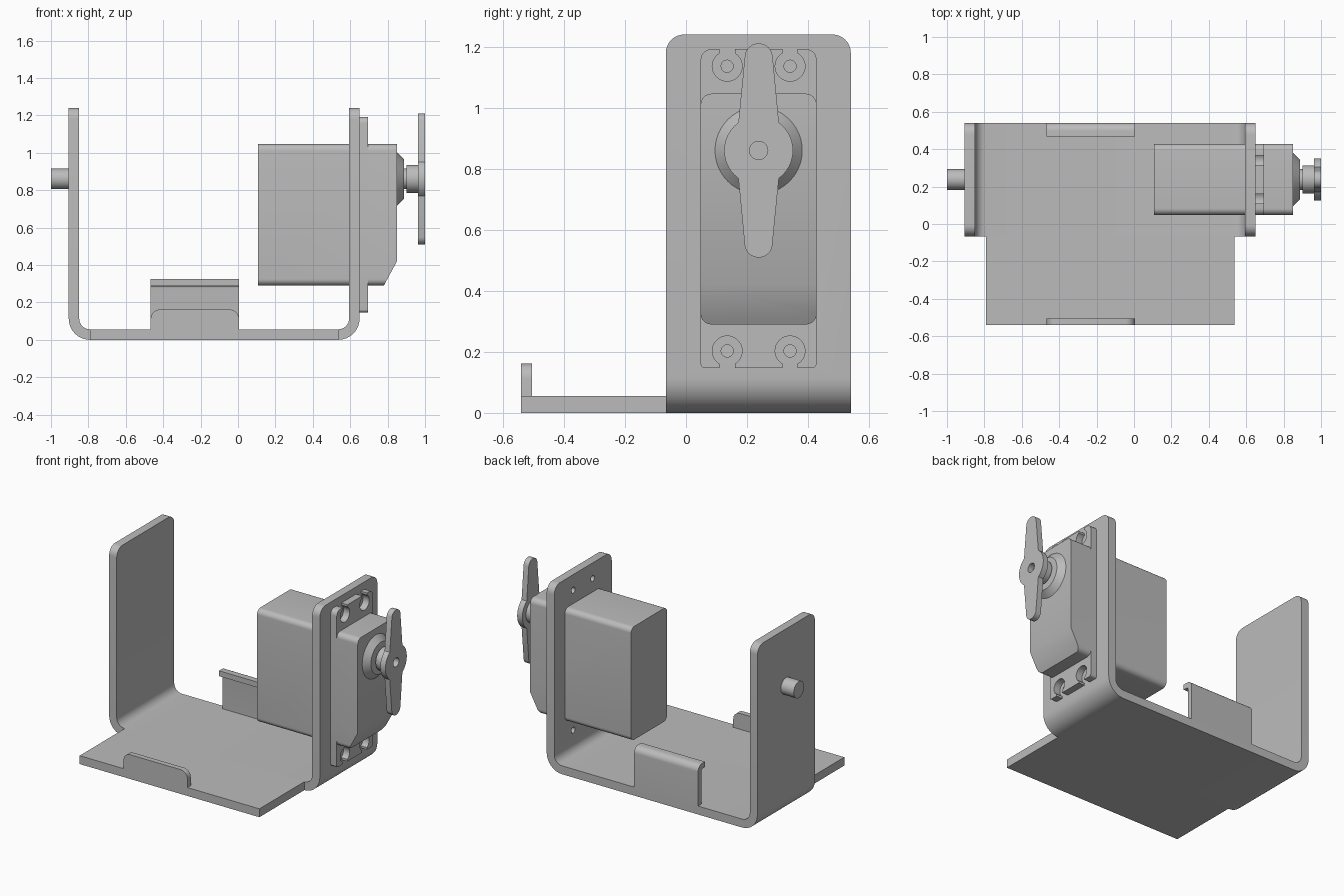
import bpy
import bmesh
from math import pi, sin, cos, radians
from mathutils import Vector

cube = bpy.data.objects.get("Cube")
if cube:
    bpy.data.objects.remove(cube, do_unlink=True)

grey = bpy.data.materials.new("plain grey")
grey.use_nodes = True
grey.diffuse_color = (0.5, 0.5, 0.5, 1)
grey.node_tree.nodes["Principled BSDF"].inputs["Base Color"].default_value = (0.5, 0.5, 0.5, 1)

# Shared positions
YC, ZC = 0.238, 0.86          # shaft axis
BACK, FRONT = 0.54, -0.066    # bracket depth
T = 0.056                     # sheet thickness
TOP = 1.24


def rounded(corners, steps=8):
    """Polygon outline from (u, v, radius) corners, with filleted corners."""
    out = []
    n = len(corners)
    for i, (u, v, r) in enumerate(corners):
        p = Vector((u, v))
        if r == 0:
            out.append(p)
            continue
        a = (Vector(corners[i - 1][:2]) - p).normalized()
        b = (Vector(corners[(i + 1) % n][:2]) - p).normalized()
        half = a.angle(b) / 2
        centre = p + (a + b).normalized() * (r / sin(half))
        start = p + a * (r / (sin(half) / cos(half))) - centre
        end = p + b * (r / (sin(half) / cos(half))) - centre
        sweep = start.angle_signed(end)
        for k in range(steps + 1):
            t = -sweep * k / steps
            out.append(centre + Vector((start.x * cos(t) - start.y * sin(t),
                                        start.x * sin(t) + start.y * cos(t))))
    return out


def rect(u0, u1, v0, v1, low=0.0, high=0.0):
    return rounded([(u0, v0, low), (u1, v0, low), (u1, v1, high), (u0, v1, high)])


def circle(u, v, r, n=40):
    return [Vector((u + r * cos(2 * pi * k / n), v + r * sin(2 * pi * k / n))) for k in range(n)]


def prism(outline, axis, lo, hi):
    """Extrude an outline along x (outline is y, z) or along y (outline is x, z)."""
    bm = bmesh.new()
    place = (lambda p, w: (w, p.x, p.y)) if axis == "x" else (lambda p, w: (p.x, w, p.y))
    face = bm.faces.new([bm.verts.new(place(p, lo)) for p in outline])
    moved = bmesh.ops.extrude_face_region(bm, geom=[face])["geom"]
    shift = Vector(place(Vector((0, 0)), hi - lo))
    bmesh.ops.translate(bm, vec=shift, verts=[g for g in moved if isinstance(g, bmesh.types.BMVert)])
    if face.is_valid and len(bm.faces) < len(outline) + 2:
        bm.faces.new([v for v in face.verts])
    bmesh.ops.recalc_face_normals(bm, faces=bm.faces)
    return bm


def lathe(rings, n=48):
    """Solid turned about the shaft axis from (x, radius) rings."""
    bm = bmesh.new()
    loops = [[bm.verts.new((x, p.x, p.y)) for p in circle(YC, ZC, r, n)] for x, r in rings]
    for a, b in zip(loops, loops[1:]):
        for k in range(n):
            bm.faces.new((a[k], a[(k + 1) % n], b[(k + 1) % n], b[k]))
    bm.faces.new(loops[0])
    bm.faces.new(loops[-1])
    bmesh.ops.recalc_face_normals(bm, faces=bm.faces)
    return bm


def add(name, bm, cutters=()):
    mesh = bpy.data.meshes.new(name)
    bm.to_mesh(mesh)
    bm.free()
    mesh.materials.append(grey)
    ob = bpy.data.objects.new(name, mesh)
    bpy.context.collection.objects.link(ob)
    bpy.ops.object.select_all(action="DESELECT")
    ob.select_set(True)
    bpy.context.view_layer.objects.active = ob
    for cutter_bm in cutters:
        cut_mesh = bpy.data.meshes.new("cutter")
        cutter_bm.to_mesh(cut_mesh)
        cutter_bm.free()
        cutter = bpy.data.objects.new("cutter", cut_mesh)
        cutter.hide_render = True
        bpy.context.collection.objects.link(cutter)
        mod = ob.modifiers.new("cut", "BOOLEAN")
        mod.operation, mod.solver, mod.object = "DIFFERENCE", "EXACT", cutter
        bpy.ops.object.modifier_apply(modifier=mod.name)
        bpy.data.objects.remove(cutter, do_unlink=True)
    bpy.ops.object.shade_smooth_by_angle(angle=radians(30))
    return ob


# U-shaped bracket bent from sheet, with rounded upper corners
L, R, BEND = -0.905, 0.65, 0.113
u_shape = rounded([(L, TOP, 0), (L, 0, BEND), (R, 0, BEND), (R, TOP, 0),
                   (R - T, TOP, 0), (R - T, T, BEND - T), (L + T, T, BEND - T), (L + T, TOP, 0)])
bm = prism(u_shape, "y", FRONT, BACK)
tips = [e for e in bm.edges
        if all(v.co.z > TOP - 0.001 for v in e.verts)
        and abs(e.verts[0].co.y - e.verts[1].co.y) < 0.001]
bmesh.ops.bevel(bm, geom=tips, offset=0.06, segments=8, profile=0.5, affect="EDGES")
screws = [(YC + dy, z) for dy in (-0.103, 0.103) for z in (0.203, 1.136)]
add("bracket", bm, [prism(circle(y, z, 0.02, 20), "x", 0.5, 0.7) for y, z in screws])

# Wider front part of the base and its low lip
add("base_front_plate", prism(rect(-0.79, 0.536, 0, T), "y", -0.54, FRONT))
add("front_lip", prism(rect(-0.467, 0.005, 0.01, 0.162, 0, 0.05), "y", -0.54, -0.505))

# Rear lip folded over at the top
hook = rounded([(BACK, 0.01, 0), (BACK, 0.324, 0.042), (0.467, 0.324, 0),
                (0.467, 0.288, 0), (0.505, 0.288, 0.01), (0.505, 0.01, 0)])
add("rear_hook_lip", prism(hook, "x", -0.467, 0.005))

# Pivot pin on the left-hand upright
add("pivot_pin", lathe([(-1.0, 0.055), (L + 0.01, 0.055)]))

# Motor housing with a sloped lower outer corner
bm = prism(rect(YC - 0.19, YC + 0.19, 0.29, 1.046, 0.035, 0.035), "x", 0.106, 0.85)
cut = bmesh.ops.bisect_plane(bm, geom=bm.verts[:] + bm.edges[:] + bm.faces[:],
                             plane_co=(0.85, 0, 0.42), plane_no=(0.13, 0, -0.07), clear_outer=True)
bmesh.ops.holes_fill(bm, edges=[e for e in bm.edges if e.is_boundary], sides=0)
bmesh.ops.recalc_face_normals(bm, faces=bm.faces)
add("motor_housing", bm)

# Mounting flange with keyhole screw slots open to its ends
cutters = []
for y, z in screws:
    end = 1.3 if z > ZC else 0.1
    cutters.append(prism(circle(y, z, 0.049, 32), "x", 0.6, 0.75))
    cutters.append(prism(rect(y - 0.025, y + 0.025, min(z, end), max(z, end)), "x", 0.6, 0.75))
flange = rect(YC - 0.19, YC + 0.19, 0.147, 1.192, 0.015, 0.035)
add("mounting_flange", prism(flange, "x", R, 0.695), cutters)

# Output collar and shaft
add("shaft_collar", lathe([(0.84, 0.143), (0.85, 0.143), (0.888, 0.105)]))
add("output_shaft", lathe([(0.88, 0.055), (0.902, 0.055), (0.902, 0.075), (0.963, 0.075)]))

# Two-armed horn with a round hub
tip, waist, hub = 0.046, 0.067, 0.113
half_outline = [Vector((hub * cos(radians(a)), hub * sin(radians(a)))) for a in range(-54, 55, 9)]
half_outline += [Vector((tip * cos(radians(a)), 0.351 - tip + tip * sin(radians(a))))
                 for a in range(8, 173, 12)]
# the opposite half is the same outline turned by half a turn
horn = [p + Vector((YC, ZC)) for p in half_outline + [-p for p in half_outline]]
add("output_horn", prism(horn, "x", 0.962, 1.0), [prism(circle(YC, ZC, 0.03, 28), "x", 0.9, 1.1)])
